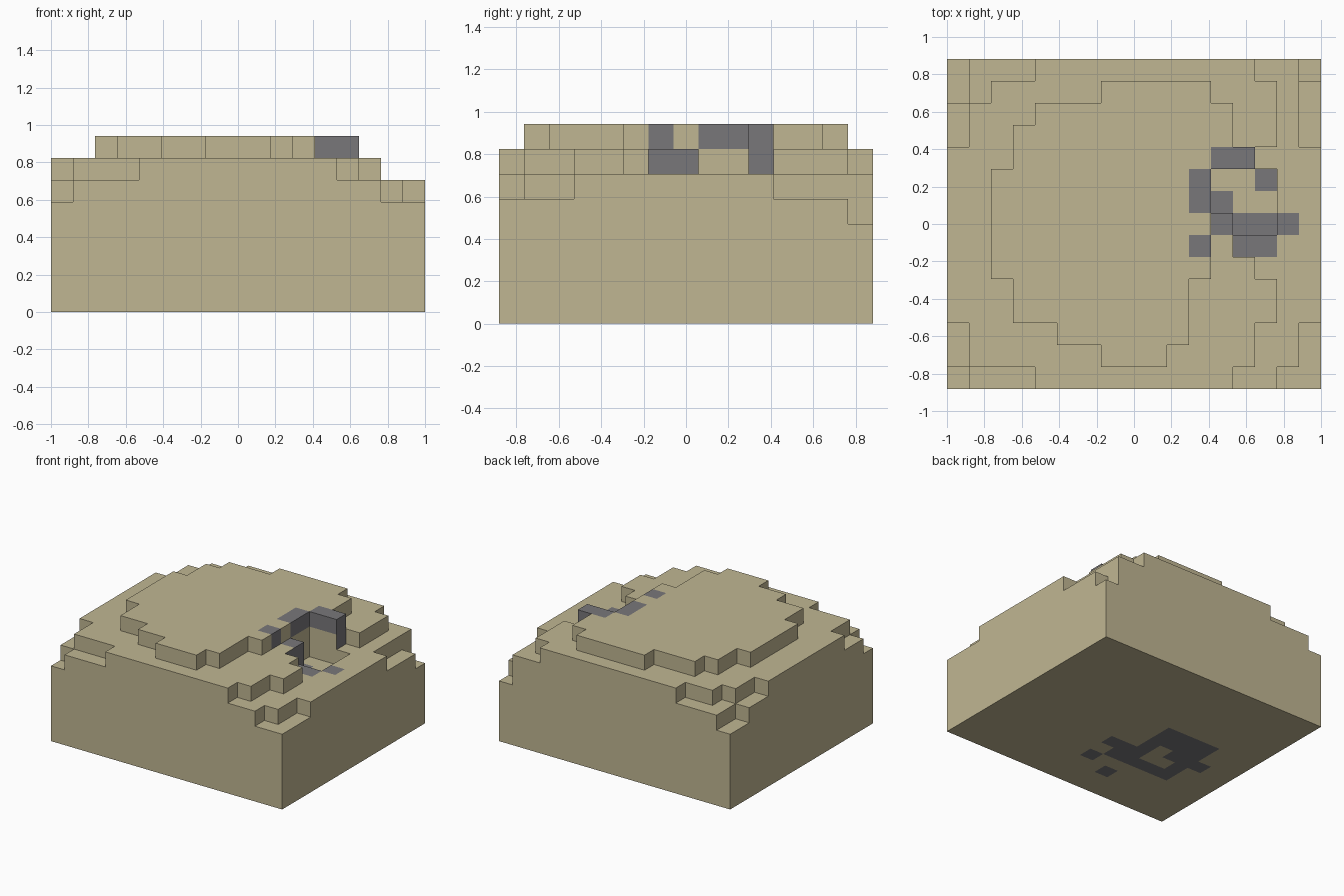
import bpy, bmesh

NX, NY = 17, 15
S = 2 / NX  # block size

cube = bpy.data.objects.get("Cube")
if cube:
    bpy.data.objects.remove(cube, do_unlink=True)


def material(name, rgb):
    m = bpy.data.materials.new(name)
    m.use_nodes = True
    m.diffuse_color = (*rgb, 1)
    bsdf = m.node_tree.nodes["Principled BSDF"]
    bsdf.inputs["Base Color"].default_value = (*rgb, 1)
    bsdf.inputs["Roughness"].default_value = 0.9
    return m


sand = material("sand", (0.53, 0.47, 0.29))
stone = material("grey stone", (0.19, 0.185, 0.195))


def cells(*runs):
    """Runs of (row count, first column, end column) from the front row back."""
    found, row = set(), 0
    for count, start, end in runs:
        for _ in range(count):
            found |= {(x, row) for x in range(start, end)}
            row += 1
    return found


def block(x0, x1, y0, y1):
    return {(x, y) for x in range(x0, x1) for y in range(y0, y1)}


# Plan of each terrace, with a shallow pit on the +x side
pit = block(13, 15, 7, 8) | block(12, 15, 8, 10)
full = block(0, NX, 0, NY)
ground = full - {(16, 14)}
shelf = cells((1, 1, 15), (2, 0, 16), (8, 0, 17), (2, 0, 16), (2, 1, 16)) - pit
step = cells((1, 4, 13), (2, 1, 14), (2, 0, 15), (1, 0, 14), (2, 0, 13), (2, 0, 12),
             (1, 0, 14), (2, 1, 15), (1, 2, 15), (1, 4, 14))
summit = cells((1, 0, 0), (1, 7, 10), (1, 5, 11), (2, 3, 11), (5, 2, 12),
               (1, 3, 14), (1, 3, 13), (1, 4, 13), (1, 7, 12))

# Stone-coloured block tops, sides and underside
stone_tops = (block(12, 14, 10, 11) | block(11, 12, 8, 10) | block(12, 16, 7, 8)
              | block(13, 15, 6, 7) | {(14, 9), (12, 8), (11, 6)})
stone_under = (block(3, 7, 4, 9) | block(7, 9, 5, 6)
               | {(2, 6), (7, 4), (8, 3), (6, 2)}) - {(5, 6), (4, 5), (5, 5)}
EAST, WEST, NORTH, SOUTH = (1, 0), (-1, 0), (0, 1), (0, -1)
summit_sides = {(11, 8, EAST), (11, 9, EAST), (11, 6, EAST), (13, 10, EAST),
                (12, 10, SOUTH), (13, 10, SOUTH), (13, 10, NORTH)}
step_sides = {(12, 6, EAST), (12, 7, EAST), (13, 10, EAST)}
shelf_sides = {(12, 7, EAST)}

# Corner offsets of each side wall, left to right seen from outside
WALLS = {EAST: ((1, 0), (1, 1)), WEST: ((0, 1), (0, 0)),
         NORTH: ((1, 1), (0, 1)), SOUTH: ((0, 0), (1, 0))}


def terrace(name, plan, above, z0, z1, sides=(), floor=False):
    bm = bmesh.new()

    def quad(points, is_stone):
        verts = [bm.verts.new(((x - NX / 2) * S, (y - NY / 2) * S, z * S)) for x, y, z in points]
        bm.faces.new(verts).material_index = int(is_stone)

    for x, y in sorted(plan):
        ring = [(x, y), (x + 1, y), (x + 1, y + 1), (x, y + 1)]
        if (x, y) not in above:
            quad([(*p, z1) for p in ring], (x, y) in stone_tops)
        if floor:
            quad([(*p, z0) for p in reversed(ring)], (x, y) in stone_under)
        for d, ((ax, ay), (bx, by)) in WALLS.items():
            if (x + d[0], y + d[1]) not in plan:
                a, b = (x + ax, y + ay), (x + bx, y + by)
                quad([(*a, z0), (*b, z0), (*b, z1), (*a, z1)], (x, y, d) in sides)

    bmesh.ops.remove_doubles(bm, verts=bm.verts[:], dist=S * 0.01)
    mesh = bpy.data.meshes.new(name)
    bm.to_mesh(mesh)
    bm.free()
    mesh.materials.append(sand)
    mesh.materials.append(stone)
    bpy.context.collection.objects.link(bpy.data.objects.new(name, mesh))


# Stacked terraces from the ground up
terrace("base_block", full, ground, 0, 4, floor=True)
terrace("ground_layer", ground, shelf, 4, 5)
terrace("lower_terrace", shelf, step, 5, 6, shelf_sides)
terrace("upper_terrace", step, summit, 6, 7, step_sides)
terrace("summit_terrace", summit, set(), 7, 8, summit_sides)
